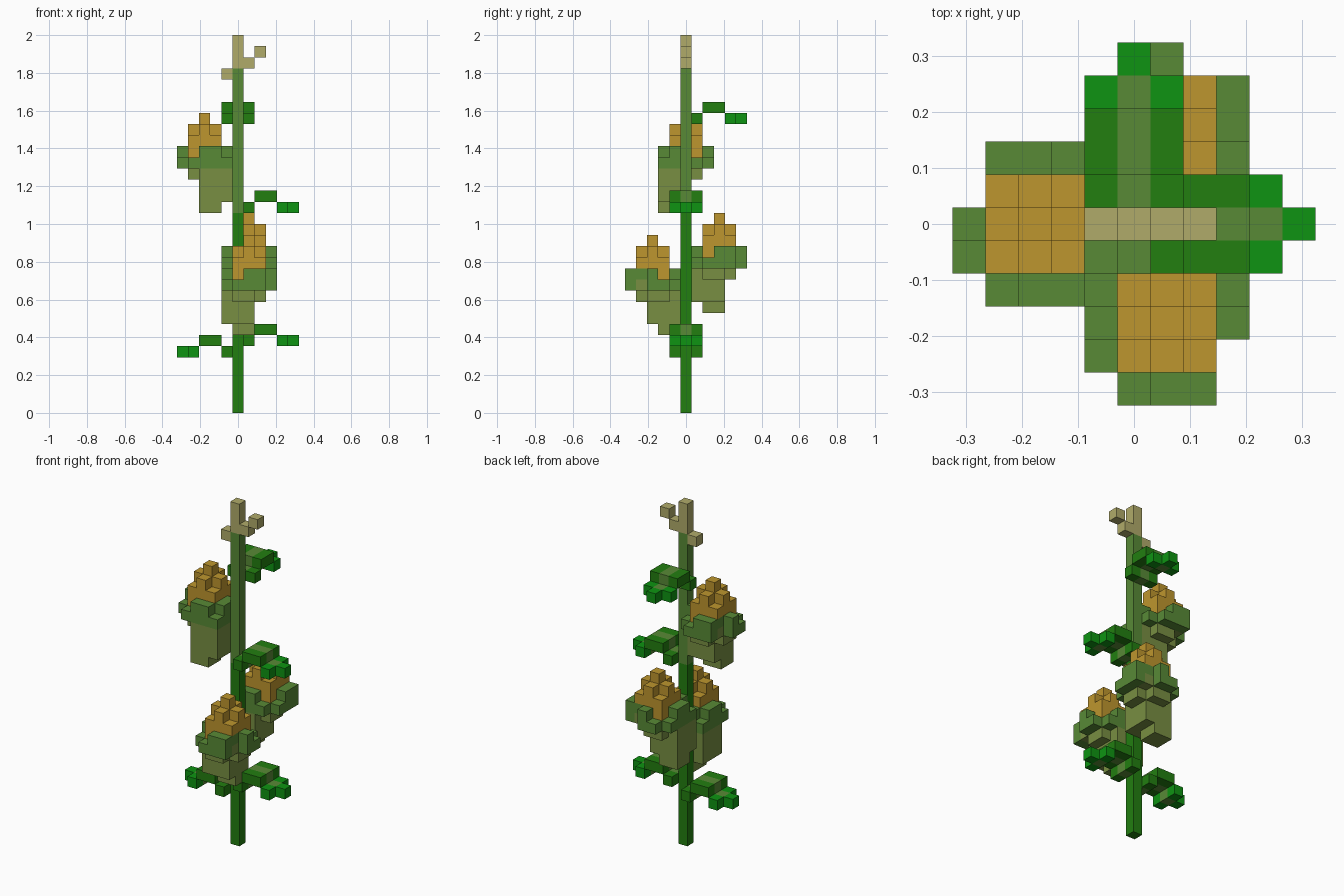
import bpy
import bmesh
from mathutils import Vector

cube = bpy.data.objects.get("Cube")
if cube:
    bpy.data.objects.remove(cube, do_unlink=True)

V = 2 / 34  # edge length of one block


def material(name, rgb):
    def linear(c):
        c /= 255
        return c / 12.92 if c < 0.04 else ((c + 0.055) / 1.055) ** 2.4
    color = (*map(linear, rgb), 1)
    mat = bpy.data.materials.new(name)
    mat.use_nodes = True
    mat.diffuse_color = color
    mat.node_tree.nodes["Principled BSDF"].inputs["Base Color"].default_value = color
    return mat


PALETTE = [
    material("dark_green", (34, 126, 16)),
    material("bright_green", (14, 148, 18)),
    material("mid_green", (88, 138, 54)),
    material("olive", (120, 143, 66)),
    material("gold", (190, 150, 46)),
    material("tan", (176, 171, 106)),
]
DARK, BRIGHT, MID, OLIVE, GOLD, TAN = range(len(PALETTE))
SIDES = [Vector(d) for d in ((1, 0, 0), (-1, 0, 0), (0, 1, 0),
                             (0, -1, 0), (0, 0, 1), (0, 0, -1))]


def build(name, cells):
    """Make one object from a dict of block position -> colour, outer faces only."""
    bm = bmesh.new()
    for cell, color in cells.items():
        center = Vector(cell) + Vector((0, 0, 0.5))
        for n in SIDES:
            if tuple(int(c) for c in Vector(cell) + n) in cells:
                continue
            u = Vector((n.y, n.z, n.x))
            w = n.cross(u)
            corners = [center + (n + a * u + b * w) / 2
                       for a, b in ((-1, -1), (1, -1), (1, 1), (-1, 1))]
            face = bm.faces.new([bm.verts.new(c * V) for c in corners])
            face.material_index = color
    bmesh.ops.remove_doubles(bm, verts=bm.verts, dist=V / 100)
    mesh = bpy.data.meshes.new(name)
    bm.to_mesh(mesh)
    bm.free()
    for mat in PALETTE:
        mesh.materials.append(mat)
    obj = bpy.data.objects.new(name, mesh)
    bpy.context.collection.objects.link(obj)


def turn(x, y, quarters):
    for _ in range(quarters % 4):
        x, y = -y, x
    return x, y


def box(cells, xs, ys, z, color):
    for x in xs:
        for y in ys:
            cells[x, y, z] = color


def place(cells, quarters, cx, cy, cz):
    return {(cx + turn(x, y, quarters)[0], cy + turn(x, y, quarters)[1], cz + z): c
            for (x, y, z), c in cells.items()}


# Stem with a pale tip
build("stem", {(0, 0, z): DARK if z < 18 else MID if z < 31 else TAN
               for z in range(34)})
for name, cell in (("low_bud", (-1, 0, 30)), ("middle_bud", (1, 0, 31)),
                   ("high_bud", (2, 0, 32))):
    build(name, {cell: TAN})

# Leaf pointing along +x: arched, with a pale vein and a bright drooping tip
leaf = {}
for x, z in ((1, 0), (2, 1), (3, 1), (4, 0)):
    box(leaf, [x], (-1, 1), z, BRIGHT if x == 4 else DARK)
    leaf[x, 0, z] = MID
leaf[5, 0, 0] = BRIGHT
for name, quarters, z in (("low_left_leaf", 0, 6), ("low_right_leaf", 2, 5),
                          ("middle_leaf", 0, 18), ("top_leaf", 1, 26)):
    build(name, place(leaf, quarters, 0, 0, z))

# Flower: a cup widening outward from one corner, a ragged rim, a gold dome
flower = {}
box(flower, (0, 1), (-2, -1), 0, OLIVE)
for z in (1, 2, 3, 4):
    box(flower, (0, 1, 2), (-2, -1, 0), z, OLIVE)
for z in (3, 4):
    box(flower, [-1], (-1, 0), z, OLIVE)
    box(flower, (0, 1), [1], z, OLIVE)
flower[-1, 1, 4] = OLIVE
box(flower, (-1, 0, 1), (-2, 2), 4, MID)
box(flower, [-2], (-1, 0), 4, MID)
box(flower, [2], (-2, -1, 0, 1), 4, MID)
for z in (5, 6):
    box(flower, (-1, 0, 1), (-1, 0, 1), z, GOLD)
box(flower, (0, 1), [-2], 5, MID)
box(flower, (-1, 0), [2], 5, MID)
box(flower, [2], (-1, 0), 5, MID)
flower[-2, 0, 5] = MID
flower[-1, 1, 5] = MID
for x, y in ((0, 0), (1, 0), (-1, 0), (0, 1), (0, -1)):
    flower[x, y, 7] = GOLD
flower[0, 0, 8] = GOLD

for name, quarters, x, y, z in (("upper_flower", 0, -3, 0, 18),
                                ("front_flower", 2, 1, -3, 7),
                                ("back_flower", 3, 1, 3, 9)):
    build(name, place(flower, quarters, x, y, z))
